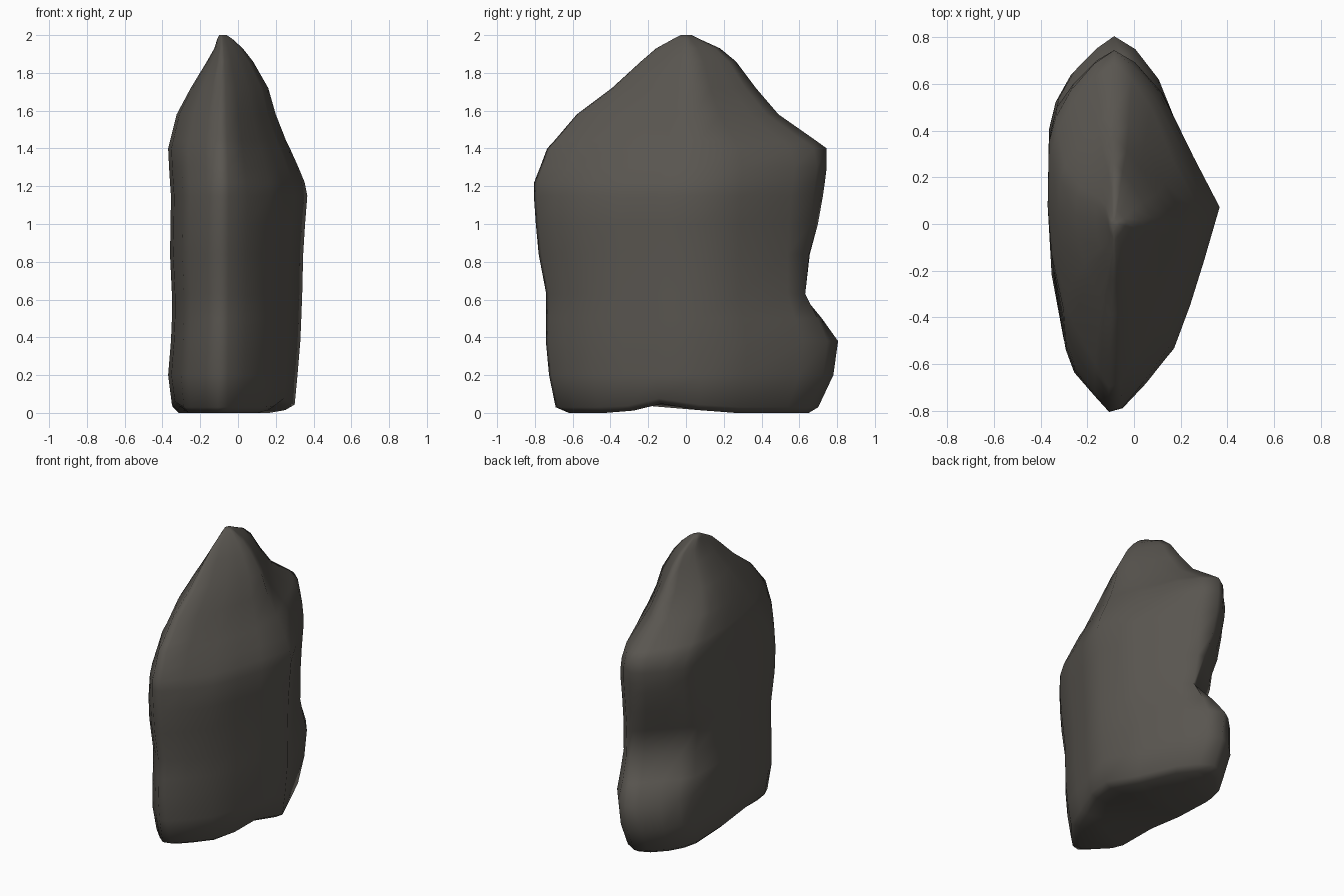
import bpy, bmesh, math

if "Cube" in bpy.data.objects:
    bpy.data.objects.remove(bpy.data.objects["Cube"])

# Levels of the rock: z, left x, right x, front y, back y, limit of the back left corner
LEVELS = [
    (0.00, -.32, .25, -.62, .65, .9), (0.03, -.35, .30, -.69, .70, .9),
    (0.20, -.37, .315, -.725, .78, .91), (0.38, -.355, .33, -.742, .805, .91),
    (0.50, -.35, .335, -.74, .75, .77), (0.63, -.35, .34, -.74, .70, .60),
    (0.84, -.36, .345, -.78, .70, .69), (1.00, -.357, .355, -.795, .71, .77),
    (1.15, -.355, .367, -.81, .725, .83), (1.22, -.36, .353, -.815, .735, .85),
    (1.30, -.365, .32, -.79, .745, .86), (1.40, -.37, .275, -.76, .745, .86),
    (1.44, -.36, .255, -.725, .69, .86), (1.58, -.325, .20, -.605, .49, .9),
    (1.72, -.25, .16, -.41, .37, .9), (1.86, -.165, .08, -.25, .265, .9),
    (1.93, -.125, .025, -.165, .18, .9), (1.98, -.11, -.03, -.07, .07, .9),
    (2.00, -.10, -.06, -.03, .03, .9),
]
# Cross-section, as fractions of the extents on each side of the ridge
SECTION = [
    (0.08, -.98), (.30, -.86), (.57, -.68), (.72, -.45), (.85, -.21), (1, .1), (.75, .4),
    (.46, .77), (.22, .93), (0, 1), (-.3, .95), (-.65, .82), (-.88, .67),
    (-.98, .52), (-1, .1), (-.94, -.3), (-.76, -.68), (-.63, -.8), (-.3, -.93), (-.08, -1),
]
RIDGE_X = -0.085


def gable(u, v, z):
    """Towards the top the section sharpens into a lens with a thin ridge."""
    start = 1.3 if v > .1 else 1.1
    t = min(max((z - start) / .4, 0), 1)
    t *= .65 if u > 0 else .5
    a = abs(u)
    lens = 1 - .9 * a if v > .1 else -1 + 1.1 * a
    return v + t * (lens - v)


bm = bmesh.new()
rings = []
for z, xl, xr, yf, yb, limit in LEVELS:
    ring = []
    for u, v in SECTION:
        v = gable(u, v, z) if abs(u) < 1 else v
        x = RIDGE_X + (u * (xr - RIDGE_X) if u > 0 else -u * (xl - RIDGE_X))
        y = v * yb if v > 0 else -v * yf
        # notch in the back left corner
        d = max(y - x - limit, 0)
        x, y = x + .47 * d, y - .47 * d
        # shallow undercut at the foot of both sides
        lift = 0.05 * math.exp(-((y + .1) / .15) ** 2) if z < .1 and abs(u) > .5 else 0
        ring.append(bm.verts.new((x, y, z + lift)))
    rings.append(ring)

# Skin between the levels and close both ends
n = len(SECTION)
for a, b in zip(rings, rings[1:]):
    for i in range(n):
        j = (i + 1) % n
        bm.faces.new((a[i], a[j], b[j], b[i]))
bm.faces.new(rings[-1])
bm.faces.new(rings[0][::-1])
bmesh.ops.triangulate(bm, faces=[f for f in bm.faces if len(f.verts) > 4])
bmesh.ops.recalc_face_normals(bm, faces=bm.faces)

mesh = bpy.data.meshes.new("rock")
bm.to_mesh(mesh)
bm.free()
rock = bpy.data.objects.new("rock", mesh)
bpy.context.collection.objects.link(rock)

stone = bpy.data.materials.new("dark stone")
stone.diffuse_color = (0.1, 0.092, 0.08, 1)
stone.use_nodes = True
stone.node_tree.nodes["Principled BSDF"].inputs["Base Color"].default_value = stone.diffuse_color
mesh.materials.append(stone)

bpy.context.view_layer.objects.active = rock
rock.select_set(True)
bpy.ops.object.shade_smooth_by_angle(angle=math.radians(120))
